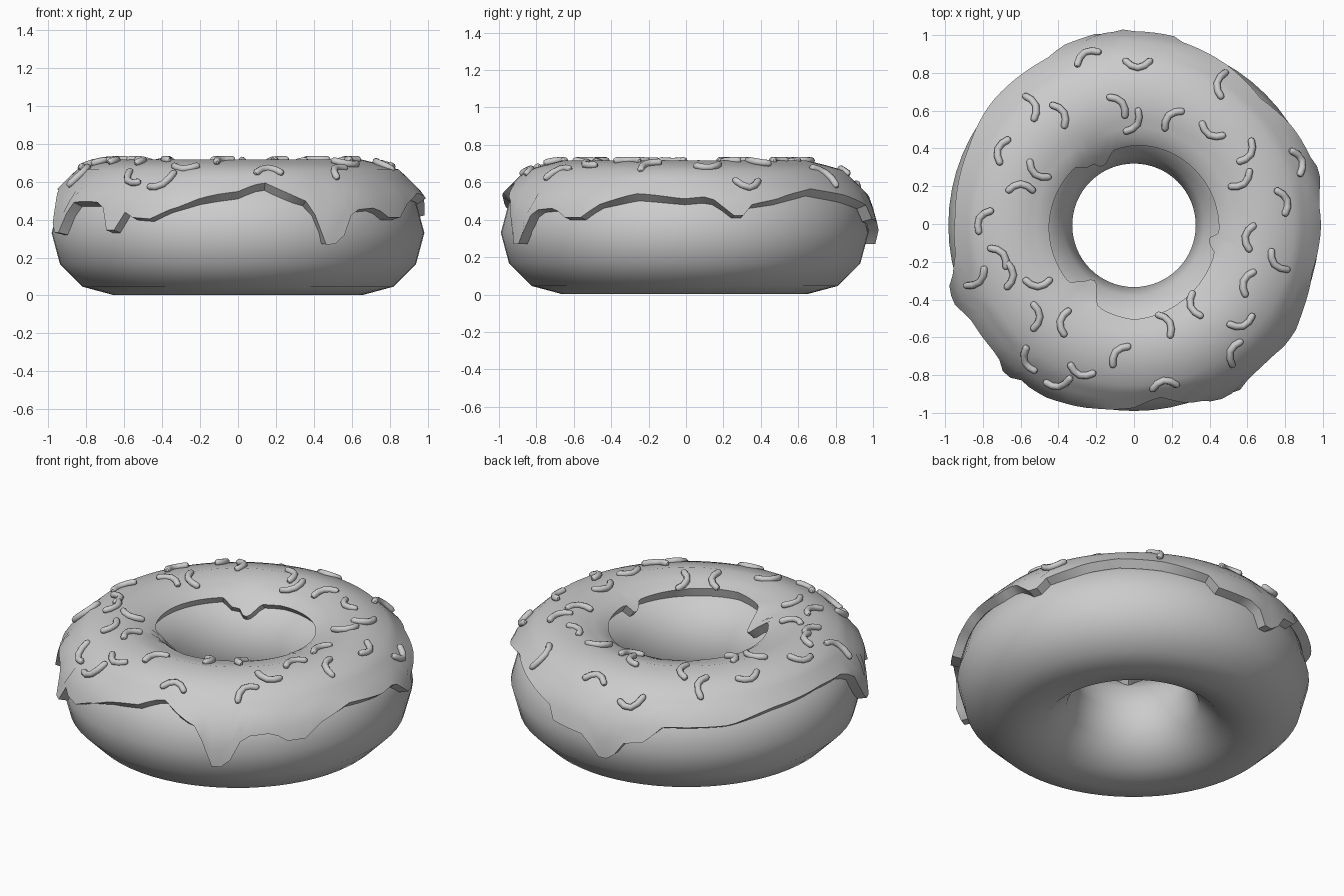
import bpy, bmesh, math
from mathutils import Vector

if "Cube" in bpy.data.objects:
    bpy.data.objects.remove(bpy.data.objects["Cube"])

R, r, CZ, CY = 0.655, 0.328, 0.33, -0.007   # ring radius, tube radius, centre height, y shift


def facet(phi, rad):
    """Radius of a 12-sided cross-section at angle phi (degrees)."""
    return rad * math.cos(math.radians(15)) / math.cos(math.radians(phi % 30 - 15))


def ring_point(theta, phi, rad):
    t, p = math.radians(theta), math.radians(phi)
    q = facet(phi, rad)
    rho = R + q * math.cos(p)
    return Vector((rho * math.cos(t), rho * math.sin(t) + CY, CZ + q * math.sin(p)))


def sample(keys, t):
    """Linear interpolation around the ring."""
    k = [(keys[-1][0] - 360, keys[-1][1])] + keys + [(keys[0][0] + 360, keys[0][1])]
    for (a, va), (b, vb) in zip(k, k[1:]):
        if a <= t <= b:
            return va + (vb - va) * (t - a) / (b - a)


def add_object(name, mesh):
    ob = bpy.data.objects.new(name, mesh)
    bpy.context.collection.objects.link(ob)
    bpy.ops.object.select_all(action='DESELECT')
    ob.select_set(True)
    bpy.context.view_layer.objects.active = ob
    return ob


# Dough ring
bpy.ops.mesh.primitive_torus_add(major_radius=R, minor_radius=r, major_segments=64,
                                 minor_segments=12, location=(0, CY, CZ))
bpy.context.object.name = "dough"
bpy.ops.object.shade_smooth()

# Icing edge: height of the outer rim by angle, with drips
outer = [(0, .48), (8, .49), (12, .45), (14, .41), (18, .41), (20, .46), (30, .48), (45, .53),
         (57, .50), (75, .46), (78, .39), (92, .37), (95, .27), (101, .27), (104, .37),
         (112, .39), (116, .47), (139, .47), (155, .51), (177, .53), (190, .52), (196, .47),
         (199, .32), (205, .32), (208, .47), (222, .47), (226, .44), (227, .33), (231, .33),
         (233, .44), (236, .40), (244, .39), (247, .43), (258, .48), (270, .51), (275, .55),
         (279, .56), (287, .49), (292, .47), (294, .42), (296, .27), (302, .27), (305, .40),
         (308, .44), (317, .45), (320, .40), (327, .40), (332, .46), (345, .50)]
# Inner rim: angle above horizontal by direction
inner = [(0, 57), (90, 53), (106, 50), (113, 38), (119, 35), (123, 44), (130, 46), (134, 55),
         (180, 57), (222, 58), (229, 46), (232, 37), (236, 37), (240, 46), (244, 59),
         (270, 64), (300, 60), (342, 57), (347, 49), (351, 49), (354, 57)]

# Icing sheet over the upper half of the dough, thickened outward
COLS = 120
bm = bmesh.new()
grid = []
for i in range(COLS):
    t = i * 360 / COLS
    lo = math.degrees(math.asin((sample(outer, t) - CZ) / r))
    hi = 180 - sample(inner, t)
    phis = [lo + (60 - lo) * k / 4 for k in range(4)] + [60, 75, 90, 105]
    phis += [105 + (hi - 105) * k / 3 for k in (1, 2, 3)]
    grid.append([bm.verts.new(ring_point(t, p, r + 0.003)) for p in phis])
for a, b in zip(grid, grid[1:] + grid[:1]):
    for k in range(len(a) - 1):
        bm.faces.new((a[k], b[k], b[k + 1], a[k + 1]))
mesh = bpy.data.meshes.new("icing")
bm.to_mesh(mesh)
bm.free()
icing = add_object("icing", mesh)
mod = icing.modifiers.new("thickness", 'SOLIDIFY')
mod.thickness = 0.055
mod.offset = 1
bpy.ops.object.modifier_apply(modifier=mod.name)
bpy.ops.object.shade_smooth_by_angle(angle=math.radians(35))

# Sprinkles: x, y and the direction each one bulges towards
spots = [(-.25, .89, 120), (.46, .74, 170), (-.54, .62, 20), (-.39, .58, 30), (-.08, .63, 40),
         (.0, .54, 330), (.2, .56, 135), (.41, .49, 240), (.6, .38, 330), (.57, .23, 310),
         (.87, .33, 20), (.79, .12, 20), (-.70, .39, 160), (-.51, .28, 230), (-.6, .19, 90),
         (-.8, .02, 150), (-.71, -.17, 40), (-.83, -.29, 315), (-.66, -.27, 0),
         (-.51, -.31, 270), (-.52, -.49, 0), (-.37, -.52, 170), (-.56, -.72, 200),
         (-.28, -.78, 250), (-.40, -.84, 280), (-.08, -.69, 140), (.17, -.53, 30),
         (.16, -.85, 100), (.32, -.43, 200), (.57, -.52, 290), (.6, -.31, 160),
         (.61, -.07, 170), (.76, -.2, 220), (.53, -.68, 160), (.02, .85, 270)]


def on_icing(x, y, rad=r + 0.055):
    d = max(-.95, min(.95, (math.hypot(x, y - CY) - R) / rad))
    return CZ + rad * math.sqrt(1 - d * d)


path = bpy.data.curves.new("sprinkle_path", 'CURVE')
path.dimensions = '3D'
path.bevel_depth = 0.019
path.bevel_resolution = 2
path.use_fill_caps = True
profile = [(-1, .4), (-.96, .75), (-.86, 1), (-.5, 1), (0, 1), (.5, 1), (.86, 1), (.96, .75), (1, .4)]
for x, y, ang in spots:
    a = math.radians(ang)
    out, side = Vector((math.cos(a), math.sin(a))), Vector((-math.sin(a), math.cos(a)))
    sp = path.splines.new('POLY')
    sp.points.add(len(profile) - 1)
    for pt, (u, w) in zip(sp.points, profile):
        p = Vector((x, y)) + side * u * .073 + out * (.022 - .045 * u * u)
        pt.co = (p.x, p.y, on_icing(p.x, p.y) + .004, 1)
        pt.radius = w
helper = add_object("sprinkle_path", path)
mesh = bpy.data.meshes.new_from_object(helper.evaluated_get(bpy.context.evaluated_depsgraph_get()))
bpy.data.objects.remove(helper)
add_object("sprinkles", mesh)
bpy.ops.object.shade_smooth_by_angle(angle=math.radians(60))
